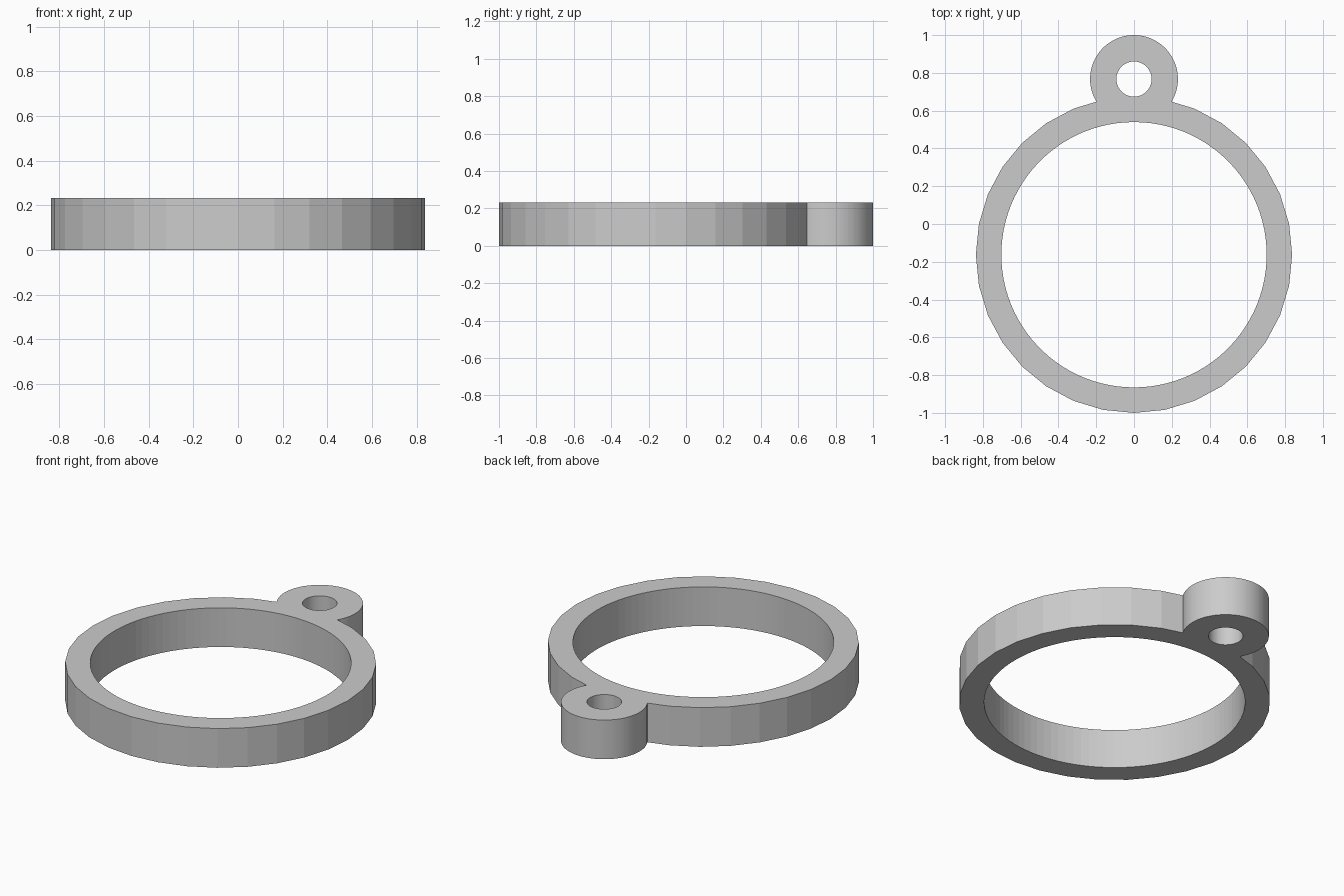
import bpy

if "Cube" in bpy.data.objects:
    bpy.data.objects.remove(bpy.data.objects["Cube"])

U = 2 / 43            # working unit
H = 5 * U             # thickness
RING_Y = -1 + 18 * U
LUG_Y = 1 - 5 * U

grey = bpy.data.materials.new("plain_grey")
grey.diffuse_color = (0.6, 0.6, 0.6, 1)
grey.use_nodes = True
grey.node_tree.nodes["Principled BSDF"].inputs["Base Color"].default_value = grey.diffuse_color


def disc(name, radius, y, sides, z0=0.0, z1=H):
    bpy.ops.mesh.primitive_cylinder_add(vertices=sides, radius=radius, depth=z1 - z0,
                                        location=(0, y, (z0 + z1) / 2))
    ob = bpy.context.object
    ob.name = name
    ob.data.materials.append(grey)
    return ob


def combine(body, other, operation):
    mod = body.modifiers.new(operation.lower(), 'BOOLEAN')
    mod.operation = operation
    mod.solver = 'EXACT'
    mod.object = other
    bpy.context.view_layer.objects.active = body
    bpy.ops.object.modifier_apply(modifier=mod.name)
    bpy.data.objects.remove(other, do_unlink=True)


# faceted band with a round hanging lug
body = disc("ring_with_lug", 18 * U, RING_Y, 32)
combine(body, disc("lug", 5 * U, LUG_Y, 100), 'UNION')

# large opening and small lug hole
combine(body, disc("opening_cutter", 15.1 * U, RING_Y, 100, -0.1, H + 0.1), 'DIFFERENCE')
combine(body, disc("lug_hole_cutter", 2 * U, LUG_Y, 100, -0.1, H + 0.1), 'DIFFERENCE')
